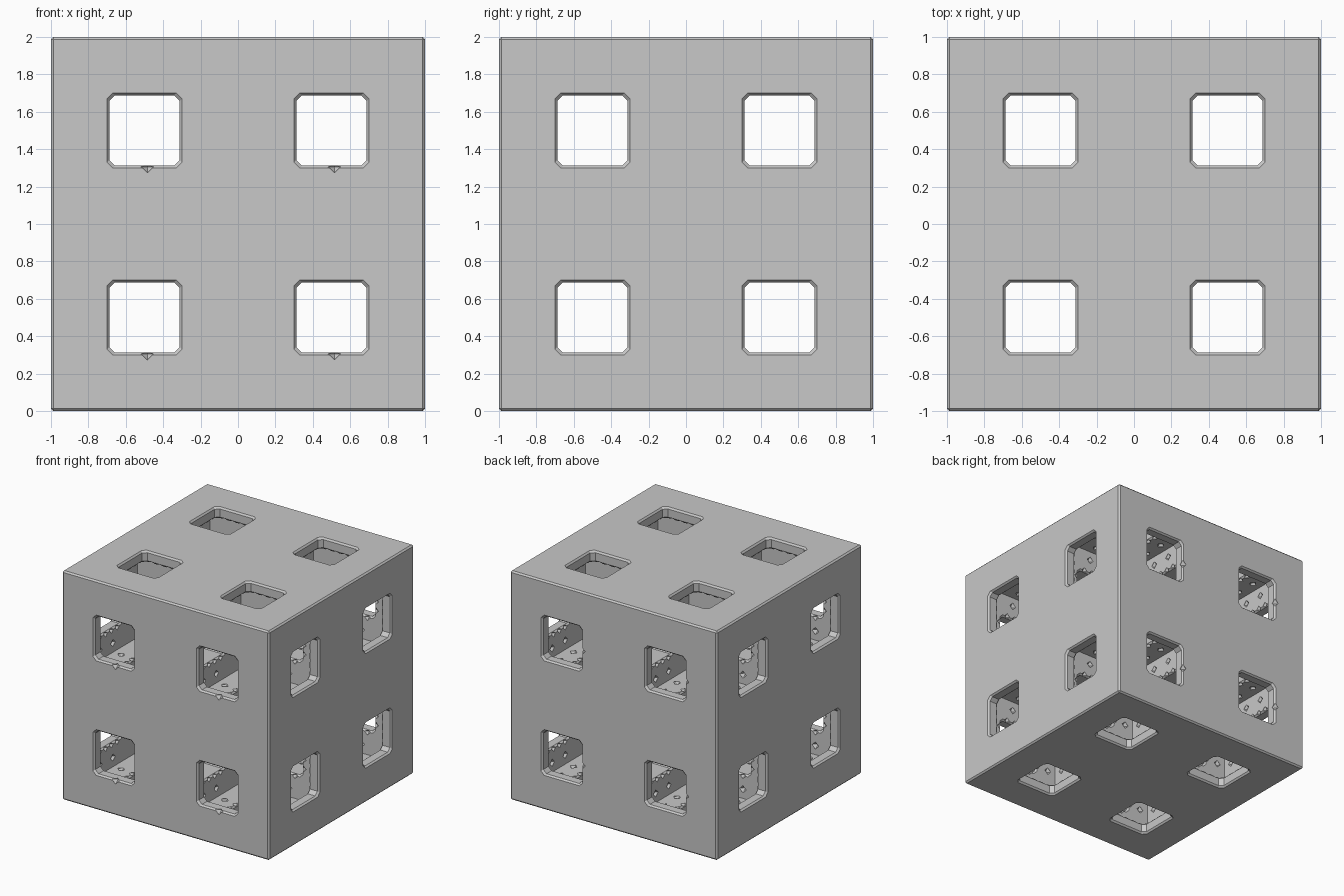
import bpy, bmesh
from mathutils import Vector
from itertools import product

if "Cube" in bpy.data.objects:
    bpy.data.objects.remove(bpy.data.objects["Cube"], do_unlink=True)

grey = bpy.data.materials.new("plain_grey")
grey.use_nodes = True
grey.diffuse_color = (0.58, 0.58, 0.58, 1)
grey.node_tree.nodes["Principled BSDF"].inputs["Base Color"].default_value = grey.diffuse_color

HALVES = (-0.5, 0.5)
CAVITY = 0.4      # half width of each chamber
HOLE = 0.2        # half width of each opening
CENTRE = Vector((0, 0, 1))


def place(axis, along, u, v):
    """Point at a distance along one axis, with u and v on the other two."""
    p = Vector((0, 0, 0))
    p[axis], p[(axis + 1) % 3], p[(axis + 2) % 3] = along, u, v
    return p


def finish(bm, name):
    bmesh.ops.recalc_face_normals(bm, faces=bm.faces)
    mesh = bpy.data.meshes.new(name)
    bm.to_mesh(mesh)
    bm.free()
    mesh.materials.append(grey)
    ob = bpy.data.objects.new(name, mesh)
    ob.location = CENTRE
    bpy.context.collection.objects.link(ob)
    return ob


def add_box(bm, centre, half):
    made = bmesh.ops.create_cube(bm, size=2 * half)["verts"]
    bmesh.ops.translate(bm, verts=made, vec=centre)


def add_diamond(bm, c, r):
    tips = [[bm.verts.new(c + place(a, s * r, 0, 0)) for s in (-1, 1)] for a in range(3)]
    for x, y, z in product(*tips):
        bm.faces.new((x, y, z))


def add_tunnel(bm, axis, u, v, stations):
    """Loft a square with clipped corners along an axis."""
    rings = []
    for along, w in stations:
        k = w - 0.03
        outline = [(w, -k), (w, k), (k, w), (-k, w), (-w, k), (-w, -k), (-k, -w), (k, -w)]
        rings.append([bm.verts.new(place(axis, along, u + a, v + b)) for a, b in outline])
    for r0, r1 in zip(rings, rings[1:]):
        for i in range(8):
            j = (i + 1) % 8
            bm.faces.new((r0[i], r0[j], r1[j], r1[i]))
    bm.faces.new(rings[0])
    bm.faces.new(rings[-1])


# Block with narrow bevelled edges
bm = bmesh.new()
add_box(bm, Vector((0, 0, 0)), 1)
bmesh.ops.bevel(bm, geom=bm.edges[:], offset=0.013, segments=1, affect='EDGES')
block = finish(bm, "pierced_block")

cutters = []

# Eight inner chambers
bm = bmesh.new()
for c in product(HALVES, repeat=3):
    add_box(bm, Vector(c), CAVITY)
cutters.append(finish(bm, "chamber_cutter"))

# Openings through every wall, chamfered on both sides of each wall
half_path = [(0.085, 0.188), (0.11, 0.208), (0.89, 0.208), (0.915, 0.188),
             (0.985, 0.188), (1.01, 0.208)]
path = [(-a, w) for a, w in reversed(half_path)] + half_path
for axis in range(3):
    bm = bmesh.new()
    for u, v in product(HALVES, repeat=2):
        add_tunnel(bm, axis, u, v, path)
    cutters.append(finish(bm, "opening_cutter"))

# Diamond notches on the chamber side of the walls and on the outer rims
bm = bmesh.new()
for c in product(HALVES, repeat=3):
    for axis, side in product(range(3), (-1, 1)):
        wall = side * (CAVITY + 0.003)
        for edge, flip in product((-1, 1), (False, True)):
            spots = [(edge * (HOLE + 0.003), t, 0.028) for t in (-0.12, -0.04, 0.04, 0.12)]
            spots += [(edge * 0.32, t, 0.035) for t in (-0.12, 0.06)]
            for u, v, r in spots:
                uv = (v, u) if flip else (u, v)
                add_diamond(bm, Vector(c) + place(axis, wall, *uv), r)
for x, z in product(HALVES, repeat=2):
    add_diamond(bm, Vector((x + 0.015, -0.995, z - HOLE + 0.005)), 0.036)
    add_diamond(bm, Vector((x - HOLE + 0.005, 0.995, z - 0.015)), 0.036)
cutters.append(finish(bm, "notch_cutter"))

# Cut everything out of the block
for cutter in cutters:
    cutter.hide_render = True
    mod = block.modifiers.new(cutter.name, 'BOOLEAN')
    mod.operation = 'DIFFERENCE'
    mod.solver = 'EXACT'
    mod.object = cutter
bpy.context.view_layer.update()
result = bpy.data.meshes.new_from_object(block.evaluated_get(bpy.context.evaluated_depsgraph_get()))
block.modifiers.clear()
block.data = result
result.materials.clear()
result.materials.append(grey)
for poly in result.polygons:
    poly.material_index = 0
    poly.use_smooth = False
for cutter in cutters:
    bpy.data.objects.remove(cutter, do_unlink=True)
